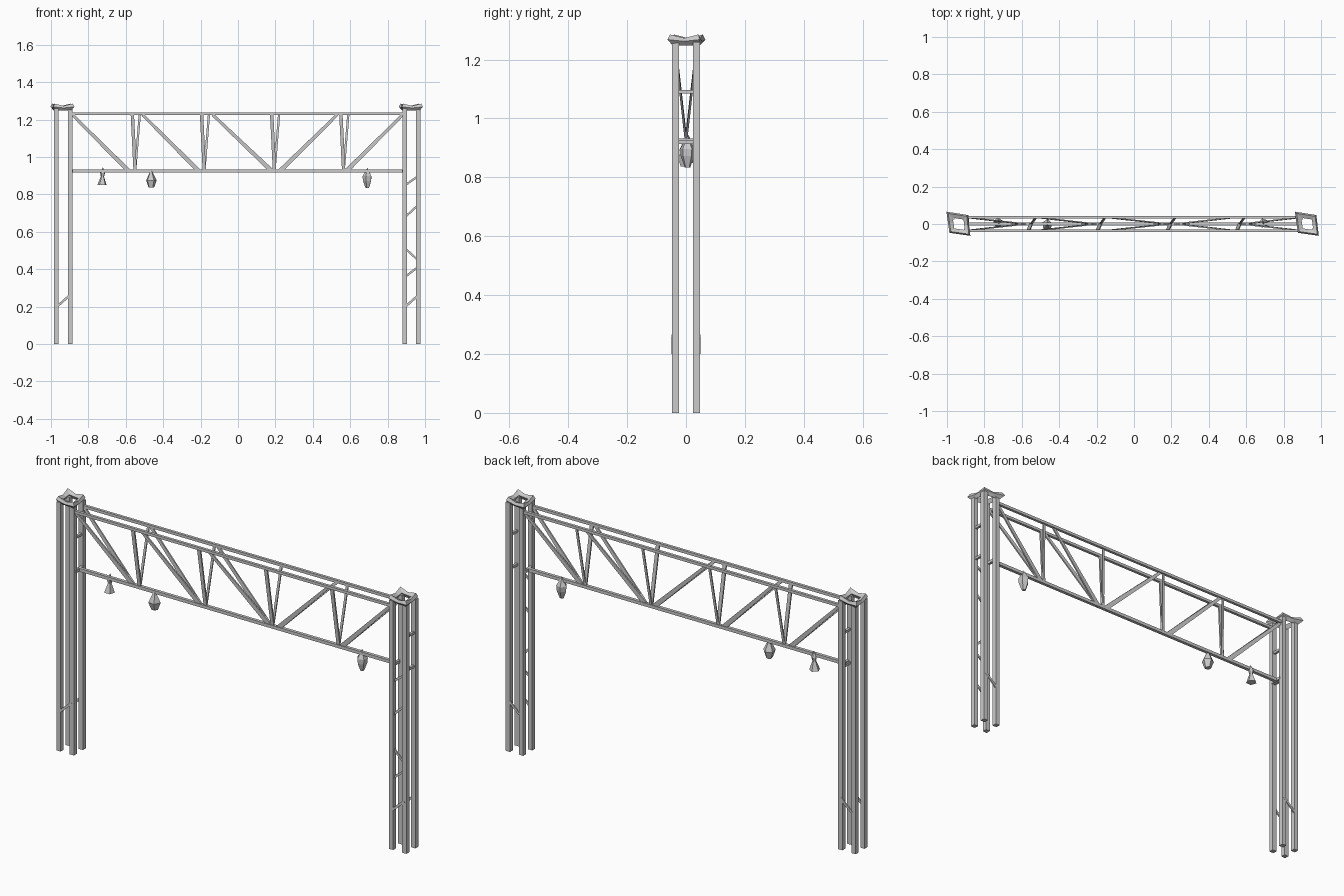
import bpy, bmesh, math
from mathutils import Vector, Matrix

if "Cube" in bpy.data.objects:
    bpy.data.objects.remove(bpy.data.objects["Cube"])


def make(name, verts, faces):
    me = bpy.data.meshes.new(name)
    me.from_pydata(verts, [], faces)
    bm = bmesh.new()
    bm.from_mesh(me)
    bmesh.ops.recalc_face_normals(bm, faces=bm.faces)
    bm.to_mesh(me)
    bm.free()
    ob = bpy.data.objects.new(name, me)
    bpy.context.collection.objects.link(ob)
    return ob


def bar(name, a, b, w, t, w_end=None, side=(0, 1, 0)):
    """Straight flat bar from a to b; t is thickness along side, w the other way."""
    a, b = Vector(a), Vector(b)
    d = (b - a).normalized()
    s = Vector(side)
    s = (s - d * s.dot(d)).normalized()
    u = d.cross(s)
    w_end = w if w_end is None else w_end
    v = []
    for p, ww in ((a, w), (b, w_end)):
        for i, j in ((-1, -1), (1, -1), (1, 1), (-1, 1)):
            v.append(p + u * (i * ww / 2) + s * (j * t / 2))
    f = [(0, 1, 2, 3), (4, 5, 6, 7)]
    f += [(i, (i + 1) % 4, 4 + (i + 1) % 4, 4 + i) for i in range(4)]
    return make(name, v, f)


POST = 0.024
PX, PY = 0.037, 0.036
TOP, BOT = 1.23, 0.925


def tower(side, cx):
    # four square legs
    for i in (-1, 1):
        for j in (-1, 1):
            x, y = cx + i * PX, j * PY
            bar(f"{side}_tower_leg", (x, y, 0), (x, y, 1.26), POST, POST)
    # low diagonal braces, front and back
    for y in (-PY - 0.01, PY + 0.01):
        bar(f"{side}_tower_brace", (cx - 0.027, y, 0.205), (cx + 0.037, y, 0.262), 0.012, 0.006)
    # short rungs where the truss joins
    for z in (1.09, 0.92):
        bar(f"{side}_tower_rung", (cx + PX, -0.03, z), (cx + PX, 0.03, z), 0.012, 0.012, side=(1, 0, 0))
    # flared open cap, slightly skewed
    tips = [(-0.052, -0.047), (0.060, -0.063), (0.047, 0.048), (-0.068, 0.066)]

    def ring(k, zc, zm):
        out = []
        for i in range(4):
            p, q = Vector(tips[i]), Vector(tips[(i + 1) % 4])
            m = (p + q) / 2
            out += [(cx + p.x * k, p.y * k, zc), (cx + m.x * k, m.y * k, zm)]
        return out
    v = ring(0.72, 1.248, 1.248) + ring(1.0, 1.268, 1.262) + ring(0.86, 1.285, 1.273) + ring(0.5, 1.268, 1.268)
    f = [(r * 8 + i, r * 8 + (i + 1) % 8, (r + 1) % 4 * 8 + (i + 1) % 8, (r + 1) % 4 * 8 + i)
         for r in range(4) for i in range(8)]
    make(f"{side}_tower_cap", v, f)


tower("left", -0.935)
tower("right", 0.928)

# extra zigzag braces on the right tower's front
for z0, z1 in ((0.85, 0.895), (0.68, 0.74), (0.51, 0.45), (0.36, 0.41)):
    bar("right_tower_brace", (0.895, -PY, z0), (0.96, -PY, z1), 0.011, 0.006)

# triangular truss: two top chords, one bottom chord
for y in (-0.036, 0.036):
    bar("top_chord", (-0.89, y, TOP), (0.89, y, TOP), 0.014, 0.014)
bar("bottom_chord", (-0.89, 0, BOT), (0.89, 0, BOT), 0.016, 0.016)
for x in (-0.89, 0.885):
    bar("bottom_chord_end", (x, -0.03, BOT), (x, 0.03, BOT), 0.014, 0.014, side=(1, 0, 0))

# upright struts spread from the bottom chord to both top chords
for x in (-0.55, -0.18, 0.195, 0.565):
    bar("truss_upright", (x, 0, BOT), (x - 0.015, -0.034, TOP), 0.018, 0.008)
    bar("truss_upright", (x, 0, BOT), (x + 0.025, 0.034, TOP), 0.012, 0.006)

# diagonals, doubled front and back
for xt, xb in ((-0.885, -0.585), (-0.51, -0.21), (-0.135, 0.18), (0.53, 0.225), (0.88, 0.58)):
    for y in (-0.034, 0.034):
        bar("truss_diagonal", (xt, y, TOP - 0.005), (xb, 0, BOT), 0.015, 0.007, 0.024)


# faceted hanging lamps: hanger point, shade rim, lower rim
def lamp(x, y, top, rings, turn, tilt, sides=5):
    v, f = [(0, 0, 0)], []
    for r, z in rings:
        for i in range(sides):
            a = math.tau * i / sides
            v.append((r * math.cos(a), r * math.sin(a), z))
    n = sides
    for i in range(n):
        j = (i + 1) % n
        f.append((0, 1 + i, 1 + j))
        for k in range(len(rings) - 1):
            f.append((1 + k * n + i, 1 + k * n + j, 1 + (k + 1) * n + j, 1 + (k + 1) * n + i))
    f.append(tuple(1 + (len(rings) - 1) * n + i for i in range(n)))
    ob = make("hanging_lamp", v, f)
    ob.matrix_world = Matrix.Translation((x, y, top)) @ Matrix.Rotation(tilt, 4, 'Y') @ Matrix.Rotation(turn, 4, 'Z')


lamp(-0.722, 0.008, 0.945, [(0.014, -0.03), (0.009, -0.05), (0.026, -0.095)], 0.4, 0.05)
lamp(-0.464, -0.004, 0.935, [(0.03, -0.06), (0.016, -0.098)], 0.2, 0.0)
lamp(0.692, 0.005, 0.942, [(0.026, -0.045), (0.024, -0.07), (0.01, -0.108)], 0.6, 0.0)
